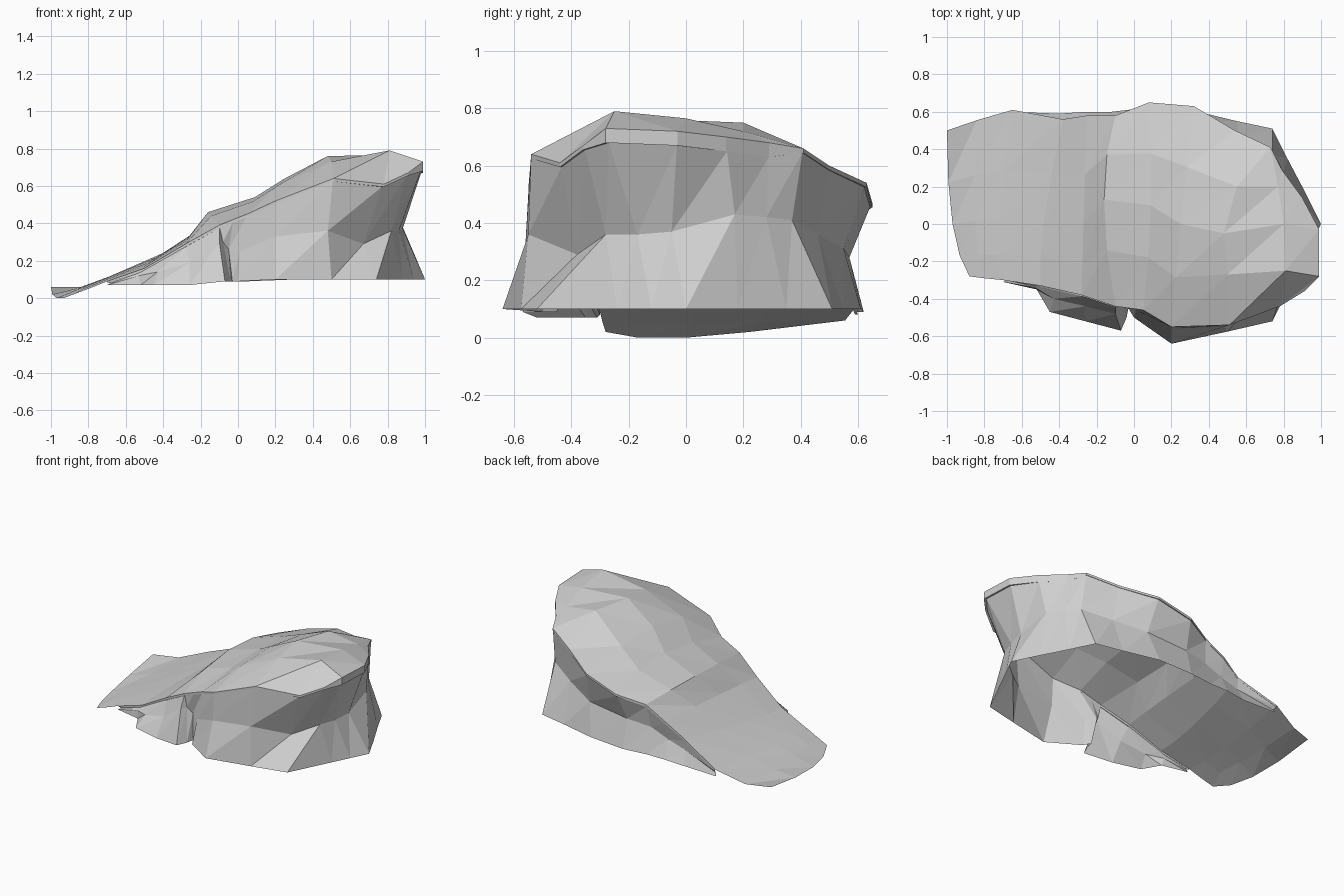
import bpy
import bmesh
from mathutils import Vector

cube = bpy.data.objects.get("Cube")
if cube:
    bpy.data.objects.remove(cube, do_unlink=True)

# One pale stone colour
stone = bpy.data.materials.new("pale_grey_stone")
stone.use_nodes = True
colour = (0.63, 0.63, 0.63, 1)
stone.diffuse_color = colour
stone.node_tree.nodes["Principled BSDF"].inputs["Base Color"].default_value = colour
stone.node_tree.nodes["Principled BSDF"].inputs["Roughness"].default_value = 0.9


def skin(name, columns):
    """Flat-faced open sheet through neighbouring columns of points."""
    mesh = bpy.data.meshes.new(name)
    bm = bmesh.new()
    grid = [[bm.verts.new(p) for p in column] for column in columns]
    for a, b in zip(grid, grid[1:]):
        for k in range(len(a) - 1):
            bm.faces.new((a[k], b[k], b[k + 1], a[k + 1]))
    bmesh.ops.triangulate(bm, faces=bm.faces[:], quad_method='FIXED')
    bmesh.ops.remove_doubles(bm, verts=bm.verts[:], dist=0.001)
    bm.to_mesh(mesh)
    bm.free()
    mesh.materials.append(stone)
    obj = bpy.data.objects.new(name, mesh)
    bpy.context.collection.objects.link(obj)
    return obj


def arc(front, middle, back, steps=4):
    """Points on the quadratic curve through three points."""
    f, m, b = Vector(front), Vector(middle), Vector(back)
    points = []
    for k in range(steps + 1):
        t = k / steps
        points.append(f * (1 - t) * (1 - 2 * t) + m * 4 * t * (1 - t) + b * t * (2 * t - 1))
    return points


# Sloping part of the roof slab: front edge, crest and back edge of each section
sections = [
    ((-.88, -.28, .02), (-.97, 0, 0), (-1, .5, .06)),
    ((-.8, -.29, .05), (-.85, .02, .05), (-.84, .555, .06)),
    ((-.7, -.3, .09), (-.72, .03, .1), (-.65, .61, .13)),
    ((-.5, -.33, .16), (-.48, .02, .19), (-.38, .56, .25)),
    ((-.28, -.38, .29), (-.27, 0, .32), (-.25, .58, .34)),
    ((-.1, -.44, .39), (-.16, .13, .46), (-.1, .58, .42)),
    ((.05, -.46, .45), (.09, .1, .54), (.08, .65, .47)),
    ((.2, -.55, .52), (.25, 0, .64), (.32, .63, .54)),
]
roof = [arc(*s) for s in sections]

# Faceted high end of the roof, point by point from front to back
high_end = [
    [(.51, -.54, .64), (.5, -.27, .73), (.48, -.05, .76), (.55, .2, .75), (.54, .5, .6)],
    [(.78, -.44, .61), (.81, -.25, .79), (.8, 0, .765), (.77, .2, .72), (.73, .41, .66)],
    [(.91, -.36, .67), (.99, -.28, .73), (.99, -.03, .72), (.9, .14, .7), (.79, .29, .68)],
]
roof += [[Vector(p) for p in s] for s in high_end]
skin("roof_slab", roof)

front_rim = [column[0] for column in roof]
back_rim = [column[-1] for column in roof]


def wall(name, rim, profile):
    """Wall hanging from the rim: a lip, deeper at the high end, a waist and a flared foot."""
    columns = []
    for top, (waist, foot) in zip(rim, profile):
        waist = Vector(waist)
        lip = .05 if top.x > .75 and top.y > -.3 else .015
        under = top - Vector((0, 0, min(lip, (top.z - waist.z) / 2)))
        neck = under.lerp(waist, 0.1)
        neck.z = under.z
        columns.append([foot, waist, neck, under, top])
    return skin(name, columns)


# Main wall, from the front round the high end and along the back
G = .1
main_rim = front_rim[6:] + roof[-1][1:4] + back_rim[:1:-1]
main_profile = [
    ((.01, -.46, .25), (0, -.5, .09)),
    ((.2, -.56, .33), (.2, -.64, G)),
    ((.48, -.55, .36), (.5, -.575, G)),
    ((.67, -.38, .29), (.74, -.52, G)),
    ((.82, -.28, .36), (.88, -.24, G)),
    ((.86, -.17, .36), (.94, -.12, G)),
    ((.88, -.05, .37), (1, 0, G)),
    ((.86, .17, .43), (.91, .18, G)),
    ((.8, .28, .42), (.82, .35, G)),
    ((.74, .37, .41), (.74, .51, G)),
    ((.56, .46, .36), (.55, .55, G)),
    ((.35, .55, .31), (.3, .61, G)),
    ((.05, .57, .28), (.05, .62, .09)),
    ((-.12, .55, .26), (-.12, .6, .09)),
    ((-.25, .55, .21), (-.26, .6, .09)),
    ((-.38, .55, .17), (-.4, .59, .08)),
    ((-.64, .59, .1), (-.65, .6, .08)),
]
wall("main_wall", main_rim, main_profile)

# Low ledge under the front edge, ending in a narrow recess
ledge_rim = [
    front_rim[2], front_rim[2].lerp(front_rim[3], .9), front_rim[3], front_rim[4],
    front_rim[5], front_rim[5], front_rim[5].lerp(front_rim[6], .5), front_rim[6],
]
ledge_profile = [
    ((-.68, -.3, .08), (-.7, -.31, .07)),
    ((-.53, -.34, .12), (-.52, -.35, .07)),
    ((-.43, -.4, .14), (-.45, -.47, .07)),
    ((-.26, -.44, .19), (-.26, -.52, .07)),
    ((-.1, -.48, .3), (-.07, -.57, .09)),
    ((-.08, -.44, .3), (-.04, -.5, .09)),
    ((-.05, -.42, .26), (-.03, -.45, .09)),
    ((.01, -.46, .25), (0, -.5, .09)),
]
wall("front_ledge", ledge_rim, ledge_profile)
